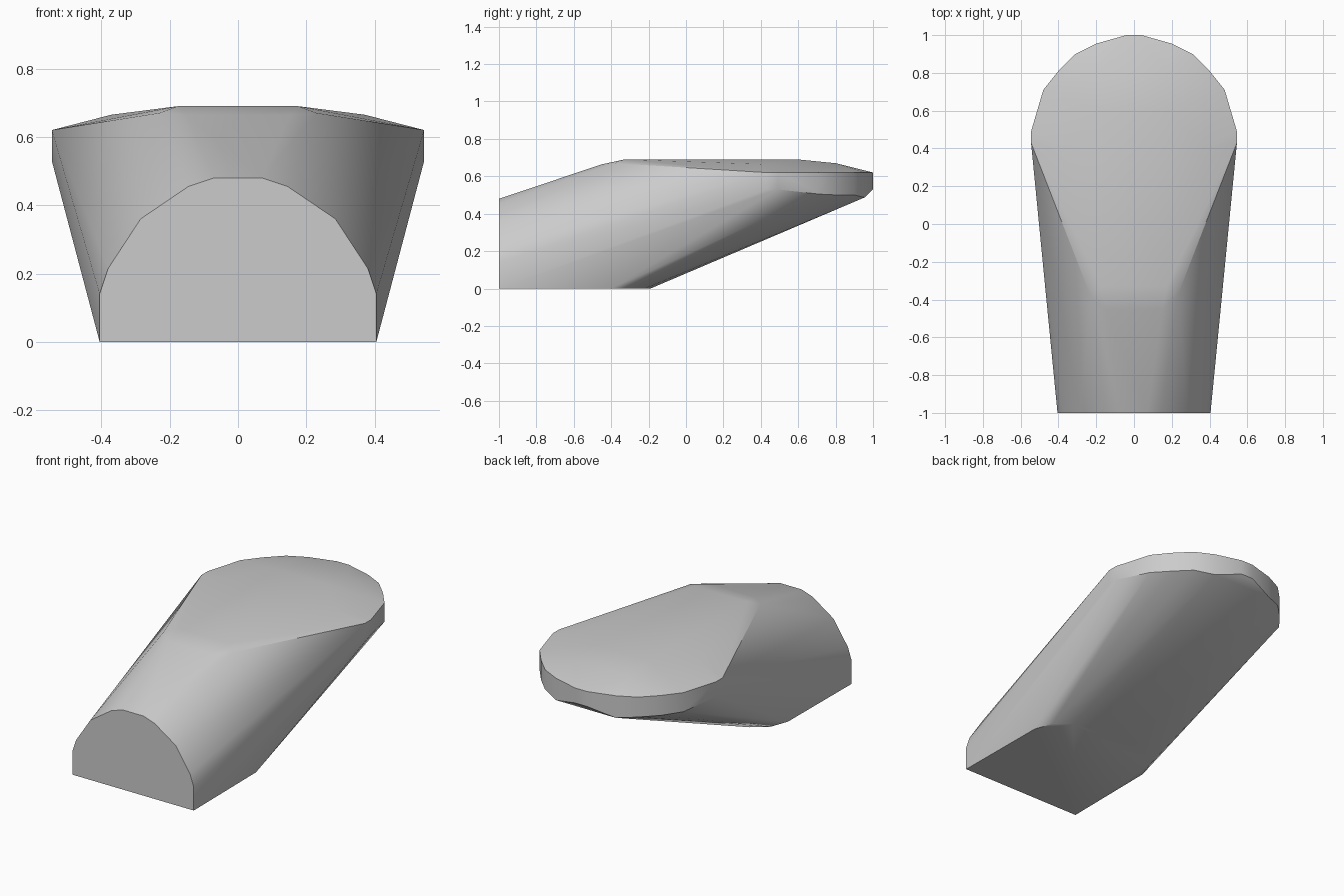
import bpy
import bmesh

# Remove the default object
default = bpy.data.objects.get("Cube")
if default:
    bpy.data.objects.remove(default, do_unlink=True)


def make_material(name, colour):
    material = bpy.data.materials.new(name)
    material.use_nodes = True
    material.diffuse_color = colour
    shader = material.node_tree.nodes["Principled BSDF"]
    shader.inputs["Base Color"].default_value = colour
    return material


def mirrored(points):
    """Return the points together with their reflections across x."""
    return [(side * x, y, z) for x, y, z in points for side in (-1, 1)]


def build_hull(name, outlines, material):
    """Wrap one tight convex skin around several half outlines."""
    mesh = bpy.data.meshes.new(name)
    bm = bmesh.new()
    for outline in outlines:
        for point in mirrored(outline):
            bm.verts.new(point)
    result = bmesh.ops.convex_hull(bm, input=bm.verts[:])
    spare = set(result["geom_interior"] + result["geom_unused"])
    loose = [v for v in spare if isinstance(v, bmesh.types.BMVert) and v.is_valid]
    bmesh.ops.delete(bm, geom=loose, context="VERTS")
    # Join coplanar triangles such as the front and base
    bmesh.ops.dissolve_limit(bm, angle_limit=0.01,
                             verts=bm.verts[:], edges=bm.edges[:])
    bmesh.ops.recalc_face_normals(bm, faces=bm.faces[:])
    bm.to_mesh(mesh)
    bm.free()
    mesh.materials.append(material)
    obj = bpy.data.objects.new(name, mesh)
    bpy.context.collection.objects.link(obj)
    return obj


# Arched front end
arch = [(x, -1, z) for x, z in (
    (0.405, 0), (0.405, 0.14), (0.38, 0.215),
    (0.285, 0.36), (0.145, 0.455), (0.07, 0.48))]

# Rounded rear of the flat base
base = [(x, y, 0) for x, y in (
    (0.40, -0.40), (0.36, -0.29), (0.27, -0.22), (0.15, -0.19))]

# Upper and lower edges of the round overhanging rim
rim_plan = [(0.545, 0.43), (0.545, 0.49), (0.48, 0.71), (0.40, 0.81),
            (0.31, 0.90), (0.20, 0.955), (0.04, 1)]
rim_drop = [0.53, 0.53, 0.505, 0.50, 0.50, 0.487, 0.53]
rim_top = [(x, y, 0.62) for x, y in rim_plan]
rim_bottom = [(x, y, z) for (x, y), z in zip(rim_plan, rim_drop)]

# Gently domed top
crown = [(0.15, -0.45, 0.664), (0.23, -0.38, 0.67), (0.175, -0.33, 0.69),
         (0.175, 0.60, 0.69), (0.37, 0.40, 0.665), (0.18, 0.80, 0.67)]

grey = make_material("plain grey", (0.6, 0.6, 0.6, 1))
body = build_hull("rounded_body", [arch, base, rim_top, rim_bottom, crown], grey)

# Smooth the skin while keeping the front, base and rim edges crisp
bpy.ops.object.select_all(action="DESELECT")
body.select_set(True)
bpy.context.view_layer.objects.active = body
bpy.ops.object.shade_smooth_by_angle(angle=0.56)
